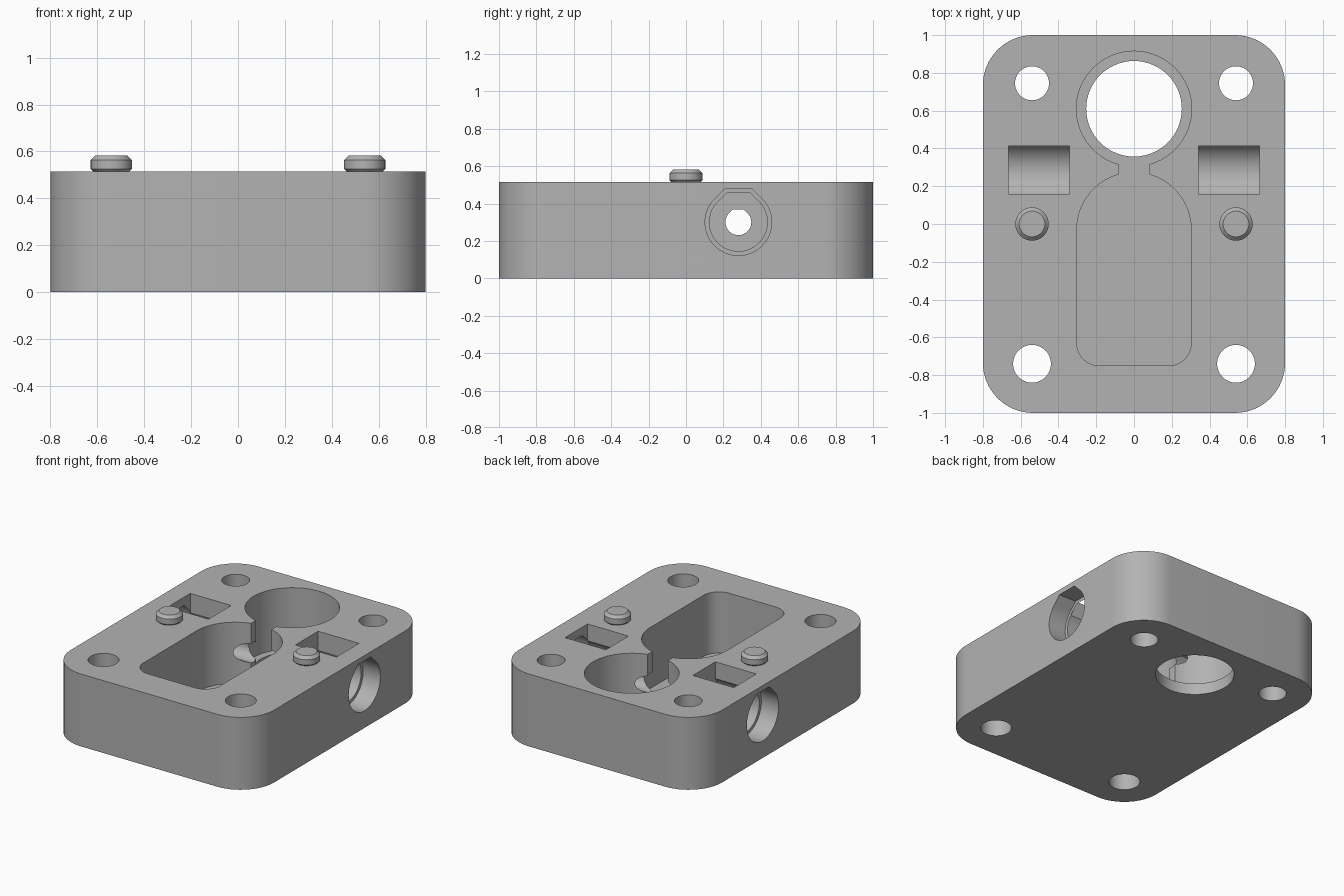
import bpy, bmesh
from math import sin, cos, pi, sqrt
from mathutils import Vector

old = bpy.data.objects.get("Cube")
if old:
    bpy.data.objects.remove(old)

HEIGHT, FLOOR = 0.515, 0.08

grey = bpy.data.materials.new("plain_grey")
grey.use_nodes = True
GREY = (0.45, 0.45, 0.45, 1)
grey.diffuse_color = GREY
grey.node_tree.nodes["Principled BSDF"].inputs["Base Color"].default_value = GREY


def arc(cx, cy, r, a0, a1, n=16):
    """Points along an arc, angles in units of pi."""
    return [(cx + r * cos(pi * (a0 + (a1 - a0) * i / n)),
             cy + r * sin(pi * (a0 + (a1 - a0) * i / n))) for i in range(n + 1)]


def circle(cx, cy, r):
    return arc(cx, cy, r, 0, 2, 64)[:-1]


def rect(x0, y0, x1, y1):
    return [(x0, y0), (x1, y0), (x1, y1), (x0, y1)]


def teardrop(cy, cz, r):
    """Round bore with 45 degree shoulders and a flat roof."""
    half = r * (sqrt(2) - 1)
    return arc(cy, cz, r, 0.75, 2.25, 48) + [(cy + half, cz + r), (cy - half, cz + r)]


def prism(name, outline, low, high, along_x=False):
    """Extrude an outline along z, or along x when it lies in the yz plane."""
    bm = bmesh.new()
    place = (lambda a, b: (low, a, b)) if along_x else (lambda a, b: (a, b, low))
    face = bm.faces.new([bm.verts.new(place(a, b)) for a, b in outline])
    shift = Vector((high - low, 0, 0) if along_x else (0, 0, high - low))
    new = bmesh.ops.extrude_face_region(bm, geom=[face])["geom"]
    bmesh.ops.translate(bm, vec=shift, verts=[v for v in new if isinstance(v, bmesh.types.BMVert)])
    bmesh.ops.recalc_face_normals(bm, faces=bm.faces)
    mesh = bpy.data.meshes.new(name)
    bm.to_mesh(mesh)
    bm.free()
    mesh.materials.append(grey)
    ob = bpy.data.objects.new(name, mesh)
    bpy.context.collection.objects.link(ob)
    return ob


def activate(ob):
    bpy.ops.object.select_all(action="DESELECT")
    ob.select_set(True)
    bpy.context.view_layer.objects.active = ob


def cut(target, cutter):
    cutter.hide_render = True
    activate(target)
    mod = target.modifiers.new("cut", "BOOLEAN")
    mod.operation, mod.solver, mod.object = "DIFFERENCE", "EXACT", cutter
    bpy.ops.object.modifier_apply(modifier=mod.name)
    bpy.data.objects.remove(cutter)


# Rounded block
R = 0.265
X, Y = 0.8 - R, 1 - R
block = prism("block", arc(X, Y, R, 0, 0.5) + arc(-X, Y, R, 0.5, 1)
              + arc(-X, -Y, R, 1, 1.5) + arc(X, -Y, R, 1.5, 2), 0, HEIGHT)

# Large stepped hole, pocket and the neck joining them
TOP = HEIGHT + 0.1
pocket = (arc(0, -0.03, 0.303, 0, 1, 48) + arc(-0.183, -0.63, 0.12, 1, 1.5)
          + arc(0.183, -0.63, 0.12, 1.5, 2))
cut(block, prism("lower_hole", circle(0, 0.61, 0.253), -0.1, TOP))
cut(block, prism("upper_hole", circle(0, 0.61, 0.305), FLOOR, TOP))
cut(block, prism("pocket", pocket, FLOOR, TOP))
cut(block, prism("neck", rect(-0.081, 0.15, 0.081, 0.45), FLOOR, TOP))

# Thin bore running across the block
BY, BZ = 0.28, 0.3
cut(block, prism("thin_bore", teardrop(BY, BZ, 0.069), -0.6, 0.6, True))

# Bolt holes, side bores and windows on both sides
for s in (-1, 1):
    cut(block, prism("back_bolt_hole", circle(s * 0.54, 0.745, 0.09), -0.1, TOP))
    cut(block, prism("front_bolt_hole", circle(s * 0.54, -0.74, 0.1), -0.1, TOP))
    for r, inner, outer in ((0.155, 0.342, 0.9), (0.178, 0.665, 0.95)):
        cut(block, prism("side_bore", teardrop(BY, BZ, r), *sorted((s * inner, s * outer)), True))
    x0, x1 = sorted((s * 0.342, s * 0.664))
    cut(block, prism("window", rect(x0, BY - 0.122, x1, BY + 0.132), BZ, TOP))

# Locating pins with chamfered tops
pins = []
for side, s in (("right", -1), ("left", 1)):
    pin = prism(side + "_pin", circle(s * 0.54, 0, 0.088), HEIGHT - 0.01, 0.583)
    bev = pin.modifiers.new("chamfer", "BEVEL")
    bev.limit_method, bev.angle_limit = "ANGLE", 1
    bev.width, bev.segments = 0.02, 1
    activate(pin)
    bpy.ops.object.modifier_apply(modifier=bev.name)
    pins.append(pin)

for ob in [block] + pins:
    activate(ob)
    bpy.ops.object.shade_smooth_by_angle(angle=0.5)
